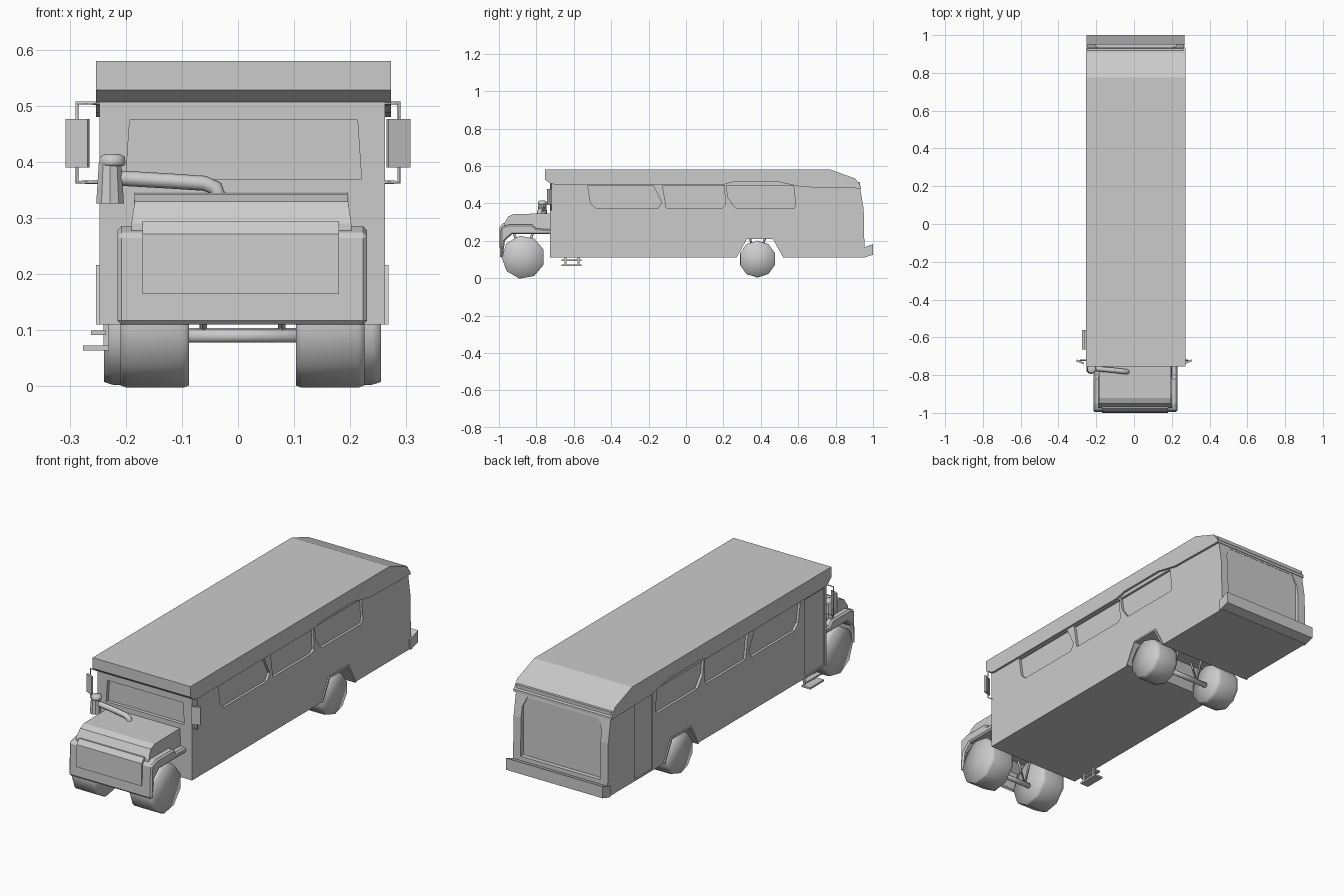
import bpy, bmesh, math
from mathutils import Vector

if "Cube" in bpy.data.objects:
    bpy.data.objects.remove(bpy.data.objects["Cube"])

paint = bpy.data.materials.new("light grey")
paint.diffuse_color = (0.6, 0.6, 0.6, 1)
paint.use_nodes = True
paint.node_tree.nodes["Principled BSDF"].inputs["Base Color"].default_value = paint.diffuse_color
CX = 0.008  # centre line of the vehicle


def finish(name, bm, smooth=False):
    bmesh.ops.recalc_face_normals(bm, faces=bm.faces[:])
    me = bpy.data.meshes.new(name)
    bm.to_mesh(me)
    bm.free()
    for p in me.polygons:
        p.use_smooth = smooth
    me.materials.append(paint)
    ob = bpy.data.objects.new(name, me)
    bpy.context.collection.objects.link(ob)
    return ob


def prism(name, pts, lo, hi, axis="x"):
    """Extrude a (y, z) outline along x, or an (x, z) outline along y."""
    bm = bmesh.new()
    put = (lambda p, t: (t, p[0], p[1])) if axis == "x" else (lambda p, t: (p[0], t, p[1]))
    a = [bm.verts.new(put(p, lo)) for p in pts]
    b = [bm.verts.new(put(p, hi)) for p in pts]
    bm.faces.new(a)
    bm.faces.new(b)
    for i in range(len(pts)):
        j = (i + 1) % len(pts)
        bm.faces.new((a[i], a[j], b[j], b[i]))
    return finish(name, bm)


def box(name, x0, x1, y0, y1, z0, z1):
    return prism(name, [(y0, z0), (y1, z0), (y1, z1), (y0, z1)], x0, x1)


def lathe(name, centre, profile, sides, axis="x", smooth=True):
    """Closed solid of revolution from (offset, radius) points."""
    bm = bmesh.new()
    c, rings = Vector(centre), []
    for t, r in profile:
        ring = []
        for i in range(sides):
            a = 2 * math.pi * (i + 0.5) / sides
            u, v = r * math.cos(a), r * math.sin(a)
            ring.append(bm.verts.new(c + Vector((t, u, v) if axis == "x" else (u, v, t))))
        rings.append(ring)
    for p, q in zip(rings, rings[1:]):
        for i in range(sides):
            j = (i + 1) % sides
            bm.faces.new((p[i], p[j], q[j], q[i]))
    for ring, (t, r) in ((rings[0], profile[0]), (rings[-1], profile[-1])):
        hub = bm.verts.new(c + Vector((t, 0, 0) if axis == "x" else (0, 0, t)))
        for i in range(sides):
            bm.faces.new((ring[i], ring[(i + 1) % sides], hub))
    return finish(name, bm, smooth)


def tube(name, pts, r, res=1):
    cu = bpy.data.curves.new(name, "CURVE")
    cu.dimensions = "3D"
    cu.bevel_depth, cu.bevel_resolution, cu.use_fill_caps = r, res, True
    sp = cu.splines.new("POLY")
    sp.points.add(len(pts) - 1)
    for p, co in zip(sp.points, pts):
        p.co = (*co, 1)
    cu.materials.append(paint)
    ob = bpy.data.objects.new(name, cu)
    bpy.context.collection.objects.link(ob)
    return ob


def cut(ob, cutter):
    m = ob.modifiers.new("cut", "BOOLEAN")
    m.operation, m.object, m.solver = "DIFFERENCE", cutter, "EXACT"
    dg = bpy.context.evaluated_depsgraph_get()
    me = bpy.data.meshes.new_from_object(ob.evaluated_get(dg))
    ob.modifiers.clear()
    ob.data = me
    bpy.data.objects.remove(cutter)


# Body shell with open rear wheel arch
L, R = -0.247, 0.262
body = prism("body", [(-0.727, 0.11), (0.27, 0.11), (0.325, 0.208), (0.465, 0.208),
                      (0.52, 0.11), (0.955, 0.11), (0.95, 0.37), (0.93, 0.49),
                      (0.93, 0.515), (-0.727, 0.515)], L, R)

# Recessed side windows with clipped corners
windows = [
    [(-0.525, 0.495), (-0.51, 0.40), (-0.48, 0.372), (-0.15, 0.372), (-0.13, 0.405), (-0.175, 0.495)],
    [(-0.125, 0.495), (-0.105, 0.375), (0.195, 0.375), (0.21, 0.39), (0.205, 0.495)],
    [(0.215, 0.495), (0.225, 0.43), (0.265, 0.375), (0.58, 0.375), (0.585, 0.40), (0.575, 0.495)],
]
D = 0.012
for w in windows:
    cut(body, prism("cutter", w, R - D, R + 0.05))
    cut(body, prism("cutter", w, L - 0.05, L + D))

# Recessed doors on the left side
for y0, y1 in ((-0.71, -0.56), (0.61, 0.75)):
    cut(body, box("cutter", L - 0.05, L + 0.006, y0, y1, 0.118, 0.492))

# Windscreen and rear panel recesses
cut(body, prism("cutter", [(-0.20, 0.37), (0.22, 0.37), (0.213, 0.475), (-0.193, 0.475)],
                -0.8, -0.71, "y"))
cut(body, prism("cutter", [(-0.205, 0.185), (0.222, 0.185), (0.222, 0.42), (0.20, 0.47),
                           (-0.185, 0.47), (-0.205, 0.42)], 0.932, 1.1, "y"))

# Roof cap with front visor and sloping tail
prism("roof", [(-0.755, 0.528), (-0.73, 0.508), (-0.70, 0.50), (0.20, 0.50), (0.25, 0.513),
               (0.50, 0.513), (0.62, 0.487), (0.935, 0.48), (0.935, 0.492), (0.905, 0.532),
               (0.775, 0.58), (-0.755, 0.58)], -0.253, 0.273)

# Rear bumper
prism("rear_bumper", [(0.94, 0.11), (0.95, 0.11), (1.0, 0.125), (1.0, 0.182), (0.94, 0.16)],
      -0.252, 0.268)

# Rear arch lips
lip = [(0.262, 0.11), (0.319, 0.216), (0.471, 0.216), (0.528, 0.11),
       (0.52, 0.11), (0.465, 0.208), (0.325, 0.208), (0.27, 0.11)]
prism("arch_lip_right", lip, R - 0.01, R + 0.006)
prism("arch_lip_left", lip, L - 0.006, L + 0.01)

# Bonnet, tapering toward its top
hood = prism("bonnet", [(-0.72, 0.24), (-0.975, 0.24), (-0.973, 0.29), (-0.95, 0.33),
                        (-0.92, 0.343), (-0.72, 0.346)], -0.19, 0.202)
for v in hood.data.vertices:
    if v.co.z > 0.3:
        v.co.x = CX + (v.co.x - CX) * 0.97

# Front wings and apron with sloping shoulders
wing = prism("front_wings", [(-0.995, 0.11), (-0.99, 0.272), (-0.95, 0.286), (-0.82, 0.286),
                             (-0.80, 0.265), (-0.72, 0.262), (-0.72, 0.235), (-0.93, 0.235),
                             (-0.968, 0.20), (-0.98, 0.11)], -0.215, 0.23)
m = wing.modifiers.new("shoulder", "BEVEL")
m.width, m.segments, m.limit_method, m.angle_limit = 0.008, 1, "ANGLE", math.radians(60)

# Grille plate on the nose
prism("grille", [(-0.985, 0.165), (-1.0, 0.165), (-0.996, 0.272), (-0.978, 0.295),
                 (-0.965, 0.295), (-0.965, 0.272)], -0.17, 0.18)

# Wheels
for side, s in (("left", -1), ("right", 1)):
    lathe("front_wheel_" + side, (CX + s * 0.156, -0.87, 0.112),
          [(-0.061, 0.112), (-0.05, 0.116), (0.05, 0.116), (0.061, 0.112)], 9)
    lathe("rear_wheel_" + side, (CX + s * 0.186, 0.382, 0.102),
          [(-0.061, 0.094), (-0.045, 0.099), (0.045, 0.099), (0.061, 0.094)], 10)

# Axles and their hangers
for name, y, z in (("front", -0.87, 0.09), ("rear", 0.382, 0.092)):
    lathe(name + "_axle", (CX, y, z), [(-0.15, 0.013), (0.15, 0.013)], 8)
    for s in (-1, 1):
        tube(name + "_hanger", [(CX + s * 0.07, y - 0.05, 0.24), (CX + s * 0.07, y, z),
                                (CX + s * 0.07, y + 0.05, 0.24)], 0.007, 0)

# Mirrors on square brackets
for side, s in (("left", -1), ("right", 1)):
    tube("mirror_bracket_" + side, [(CX + s * 0.24, -0.722, 0.505), (s * 0.287, -0.722, 0.505),
                                    (s * 0.287, -0.722, 0.364), (CX + s * 0.24, -0.722, 0.364)],
         0.0035, 0)
    mir = box("mirror_" + side, -0.021, 0.021, -0.005, 0.005, 0.39, 0.477)
    mir.location = (s * 0.286, -0.73, 0)
    mir.rotation_euler.z = s * 0.4

# Air intake pod, cap and pipe over the bonnet
lathe("intake_pod", (-0.228, -0.768, 0), [(0.326, 0.026), (0.40, 0.021)], 10, "z", False)
lathe("intake_cap", (-0.224, -0.768, 0), [(0.393, 0.022), (0.398, 0.025), (0.41, 0.023),
                                          (0.414, 0.014)], 10, "z")
tube("intake_pipe", [(-0.225, -0.764, 0.372), (-0.12, -0.773, 0.366), (-0.06, -0.78, 0.362),
                     (-0.04, -0.782, 0.354), (-0.034, -0.783, 0.335)], 0.0135, 2)

# Entry step
box("step_tread", -0.276, -0.23, -0.665, -0.56, 0.064, 0.073)
box("step_upper_tread", -0.262, -0.235, -0.665, -0.56, 0.092, 0.1)
for y in (-0.65, -0.58):
    box("step_leg", -0.24, -0.23, y, y + 0.01, 0.07, 0.115)
